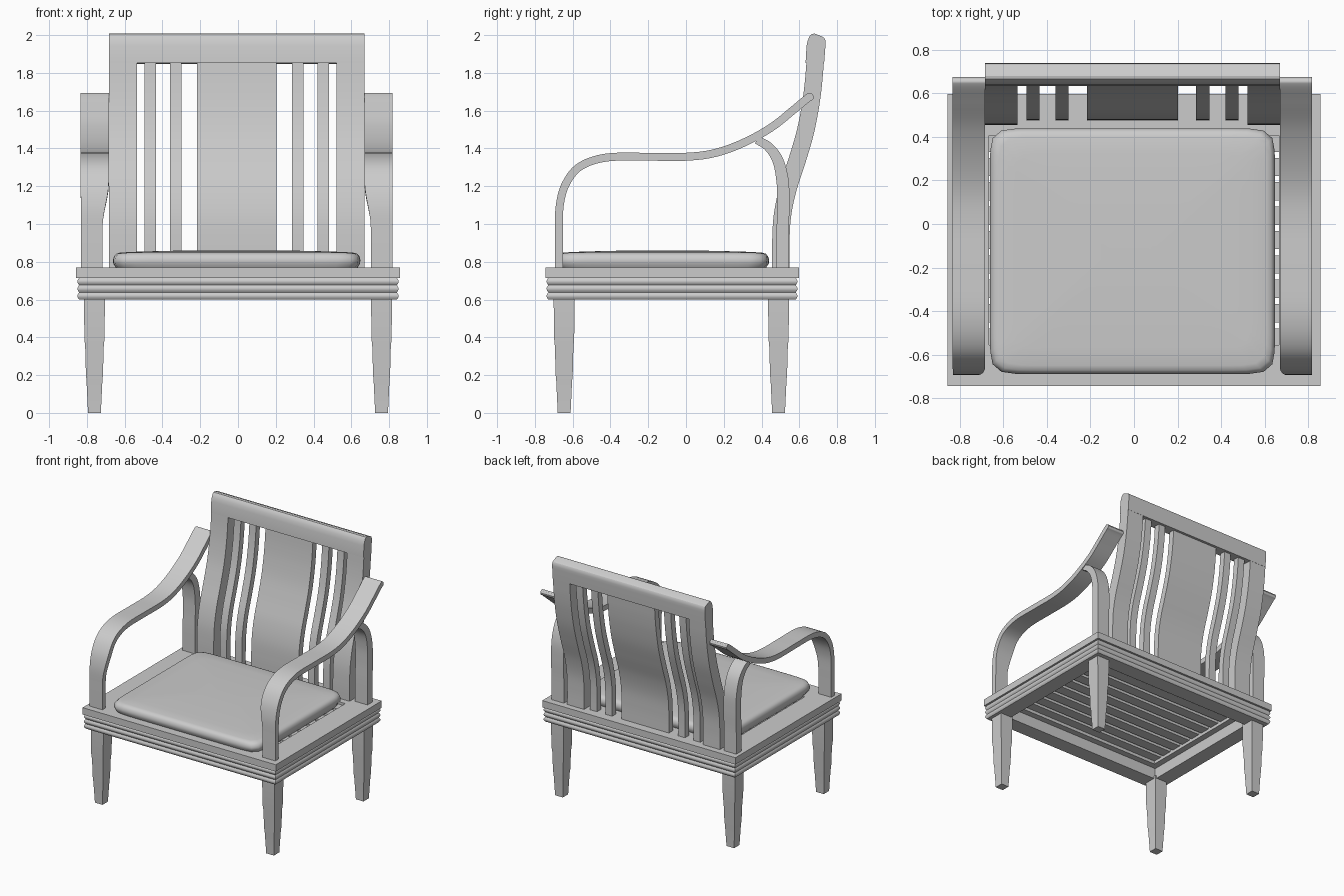
import bpy, bmesh, math
from mathutils import Vector

if "Cube" in bpy.data.objects:
    bpy.data.objects.remove(bpy.data.objects["Cube"], do_unlink=True)

GREY = (0.6, 0.6, 0.6, 1)
mat = bpy.data.materials.new("plain grey")
mat.use_nodes = True
mat.diffuse_color = GREY
mat.node_tree.nodes["Principled BSDF"].inputs["Base Color"].default_value = GREY

MID_X = -0.007      # centre line of the back and arms
SEAT_Y = -0.074     # centre of the seat frame


def make(name, bm, angle=30):
    bmesh.ops.recalc_face_normals(bm, faces=bm.faces)
    mesh = bpy.data.meshes.new(name)
    bm.to_mesh(mesh)
    bm.free()
    obj = bpy.data.objects.new(name, mesh)
    bpy.context.collection.objects.link(obj)
    mesh.materials.append(mat)
    bpy.ops.object.select_all(action="DESELECT")
    obj.select_set(True)
    bpy.context.view_layer.objects.active = obj
    bpy.ops.object.shade_smooth_by_angle(angle=math.radians(angle))
    return obj


def loft(name, loops, closed=False, angle=30):
    """Skin a list of point loops, capping the ends or joining them up."""
    bm = bmesh.new()
    rings = [[bm.verts.new(p) for p in loop] for loop in loops]
    pairs = list(zip(rings, rings[1:]))
    if closed:
        pairs.append((rings[-1], rings[0]))
    else:
        bm.faces.new(rings[0])
        bm.faces.new(rings[-1])
    for a, b in pairs:
        for i in range(len(a)):
            j = (i + 1) % len(a)
            bm.faces.new((a[i], a[j], b[j], b[i]))
    return make(name, bm, angle)


def rect(cx, cy, hx, hy, z):
    return [(cx + sx * hx, cy + sy * hy, z)
            for sx, sy in ((-1, -1), (1, -1), (1, 1), (-1, 1))]


def box(name, x0, x1, y0, y1, z0, z1):
    c = ((x0 + x1) / 2, (y0 + y1) / 2, (x1 - x0) / 2, (y1 - y0) / 2)
    return loft(name, [rect(*c, z0), rect(*c, z1)])


def smooth(points, steps=7):
    """Catmull-Rom curve through points of any dimension."""
    p = [Vector(q) for q in points]
    p = [2 * p[0] - p[1]] + p + [2 * p[-1] - p[-2]]
    out = []
    for a, b, c, d in zip(p, p[1:], p[2:], p[3:]):
        for k in range(steps):
            t = k / steps
            out.append(0.5 * (2 * b + (c - a) * t + (2 * a - 5 * b + 4 * c - d) * t**2
                              + (3 * b - a - 3 * c + d) * t**3))
    return out + [p[-2]]


def ribbon(name, path, thick, spans):
    """Sweep a flat bar along a (y, z) path; thick and spans give size per point."""
    loops = []
    for i, q in enumerate(path):
        d = path[min(i + 1, len(path) - 1)] - path[max(i - 1, 0)]
        n = Vector((-d[1], d[0])).normalized() * thick(i) / 2
        x0, x1 = spans(i)
        a, b = (q[0] + n[0], q[1] + n[1]), (q[0] - n[0], q[1] - n[1])
        loops.append([(x0, *a), (x1, *a), (x1, *b), (x0, *b)])
    return loft(name, loops)


# Seat frame: slab edge above a ribbed apron, open in the middle
ribs = 24
section = [(0.0, 0.77), (0.0, 0.715)]
section += [(0.016 - 0.009 * abs(math.sin(3 * math.pi * k / ribs)), 0.715 - 0.115 * k / ribs)
            for k in range(ribs + 1)]
section += [(0.14, 0.6), (0.14, 0.69), (0.19, 0.69), (0.19, 0.77)]
loft("seat_frame", [rect(0, SEAT_Y, 0.857 - i, 0.671 - i, z) for i, z in section], True)

# Slats under the cushion
for k in range(9):
    y = SEAT_Y + (k - 4) * 0.112
    box("seat_slat", -0.68, 0.68, y - 0.042, y + 0.042, 0.715, 0.75)

# Cushion
def cushion_loop(inset, z):
    pts = []
    for k in range(96):
        a = 2 * math.pi * (k + 0.5) / 96
        # square spacing keeps points on the corners
        c, s = math.cos(a), math.sin(a)
        r = (abs(c)**16 + abs(s)**16) ** (-1 / 16)
        pts.append((MID_X + (0.655 - inset) * r * c, -0.125 + (0.565 - inset) * r * s, z))
    return pts

loft("cushion", [cushion_loop(i, z) for i, z in (
    (0.02, 0.755), (0.012, 0.775), (0.002, 0.79), (0.0, 0.81), (0.006, 0.83), (0.018, 0.843),
    (0.04, 0.849), (0.12, 0.853), (0.25, 0.857), (0.4, 0.86), (0.54, 0.861))], angle=60)

# Tapered legs
leg = [(0, 0.034), (0.17, 0.042), (0.2, 0.045), (0.35, 0.049), (0.39, 0.053), (0.62, 0.056)]
for x in (-0.76, 0.76):
    for y in (-0.645, 0.49):
        loft("leg", [rect(x, y, h, h, z) for z, h in leg])

# Curved back: side posts, centre splat and thin spindles share one S curve
back = smooth([(0.502, 0.75), (0.502, 0.9), (0.51, 1.04), (0.538, 1.18), (0.586, 1.33),
               (0.63, 1.48), (0.658, 1.62), (0.674, 1.74), (0.684, 1.857)])
for name, near, far, t in (("back_post", 0.528, 0.677, 0.092),
                           ("outer_spindle", 0.428, 0.488, 0.05),
                           ("inner_spindle", 0.293, 0.353, 0.05)):
    for s in (-1, 1):
        ribbon(name, back, lambda i: t, lambda i: (MID_X + s * near, MID_X + s * far))
ribbon("back_splat", back, lambda i: 0.05, lambda i: (MID_X - 0.21, MID_X + 0.21))

# Top rail with a rounded crest
rail = [(0.682, 1.85), (0.688, 1.94), (0.692, 1.965), (0.696, 1.984), (0.699, 1.995), (0.701, 2.0)]
rail_t = [0.098, 0.1, 0.095, 0.085, 0.07, 0.045]
ribbon("top_rail", [Vector(p) for p in rail], lambda i: rail_t[i],
       lambda i: (MID_X - 0.677, MID_X + 0.677))

# Arms: a bent strip, narrower at its foot
arm = smooth([(-0.673, 0.75), (-0.673, 0.95), (-0.668, 1.1), (-0.635, 1.215), (-0.56, 1.305),
              (-0.42, 1.352), (-0.2, 1.356), (0.0, 1.356), (0.15, 1.375), (0.3, 1.428),
              (0.45, 1.51), (0.57, 1.605), (0.64, 1.663), (0.672, 1.682)])
last = len(arm) - 1

def arm_thick(i):
    return 0.042 * (1 if i < last - 2 else (0.9, 0.75, 0.4)[i - last + 2])

# Rear arm supports, bending forward to meet the arm
support = smooth([(0.512, 0.75), (0.512, 0.95), (0.515, 1.1), (0.511, 1.23), (0.485, 1.34),
                  (0.435, 1.41), (0.375, 1.445)])

for s in (-1, 1):
    def arm_span(i):
        f = min(max((arm[i][1] - 0.98) / 0.24, 0), 1) if arm[i][0] < -0.5 else 1
        f = f * f * (3 - 2 * f)
        return MID_X + s * (0.71 - 0.033 * f), MID_X + s * (0.824 + 0.002 * f)
    ribbon("arm", arm, arm_thick, arm_span)
    ribbon("rear_arm_support", support,
           lambda i: 0.065 - 0.025 * max(0, i / len(support) - 0.5) * 2,
           lambda i: (MID_X + s * 0.71, MID_X + s * 0.82))
